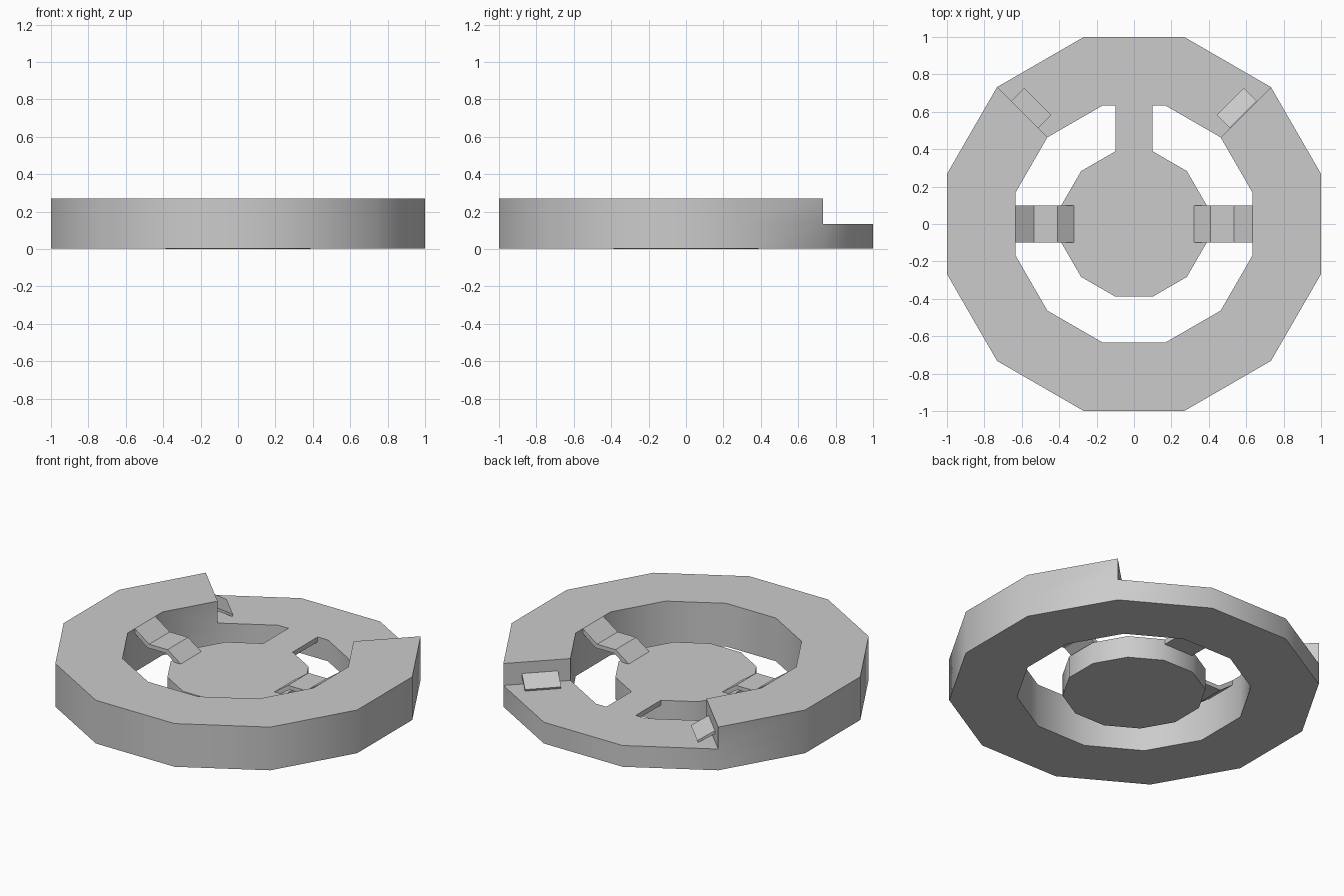
import bpy, bmesh, math
from mathutils import Vector

if "Cube" in bpy.data.objects:
    bpy.data.objects.remove(bpy.data.objects["Cube"])

LOW, HIGH, BASE = 0.135, 0.27, 0.004


def finish(name, bm, smooth=False):
    bmesh.ops.remove_doubles(bm, verts=bm.verts, dist=1e-5)
    bmesh.ops.recalc_face_normals(bm, faces=bm.faces)
    me = bpy.data.meshes.new(name)
    bm.to_mesh(me)
    bm.free()
    ob = bpy.data.objects.new(name, me)
    bpy.context.collection.objects.link(ob)
    if smooth:
        bpy.ops.object.select_all(action='DESELECT')
        ob.select_set(True)
        bpy.context.view_layer.objects.active = ob
        bpy.ops.object.shade_smooth_by_angle(angle=math.radians(40))
    return ob


def pt(r, i, z):
    """Corner i of a 12-sided outline with flat sides on the axes."""
    a = math.radians(15 + 30 * i)
    return Vector((r * math.cos(a), r * math.sin(a), z))


def prism(name, outline, offset, smooth=False):
    """Extrude a closed 3D outline along an offset vector."""
    bm = bmesh.new()
    f = bm.faces.new([bm.verts.new(p) for p in outline])
    ext = bmesh.ops.extrude_face_region(bm, geom=[f], use_keep_orig=True)
    vs = [g for g in ext['geom'] if isinstance(g, bmesh.types.BMVert)]
    bmesh.ops.translate(bm, verts=vs, vec=Vector(offset))
    return finish(name, bm, smooth)


# Outer ring: three tall quarters and one low quarter at the back
RO, RI = 1.0353, 0.655
bm = bmesh.new()


def quad(*pts):
    bm.faces.new([bm.verts.new(p) for p in pts])


for i in range(12):
    j = i + 1
    levels = [BASE, LOW] if 1 <= i <= 3 else [BASE, LOW, HIGH]
    for r in (RO, RI):
        for z0, z1 in zip(levels, levels[1:]):
            quad(pt(r, i, z0), pt(r, j, z0), pt(r, j, z1), pt(r, i, z1))
    for z in (levels[0], levels[-1]):
        quad(pt(RI, i, z), pt(RO, i, z), pt(RO, j, z), pt(RI, j, z))
for i in (1, 4):
    quad(pt(RI, i, LOW), pt(RO, i, LOW), pt(RO, i, HIGH), pt(RI, i, HIGH))
finish("outer_ring", bm, True)

# Central hub
prism("centre_hub", [pt(0.4, i, 0) for i in range(12)], (0, 0, LOW), True)

# Flat bridge from the hub to the low quarter
prism("flat_bridge", [(-0.1, 0.38, LOW), (0.1, 0.38, LOW), (0.1, 0.634, LOW), (-0.1, 0.634, LOW)],
      (0, 0, -0.03))

# Stepped ramps from the hub to the tall ring
top = [(0.633, HIGH), (0.535, 0.2), (0.41, 0.2), (0.32, LOW + 0.001)]
under = [(0.34, 0.12), (0.42, 0.175), (0.545, 0.175), (0.633, 0.24)]
for s, side in ((-1, "left"), (1, "right")):
    prism(side + "_ramp", [(s * x, -0.1, z) for x, z in top + under], (0, 0.2, 0))

# Small ramp plates at the foot of each step in the ring
for s, side in ((-1, "left"), (1, "right")):
    radial = Vector((s, 1, 0)).normalized()
    out = Vector((-s, 1, 0)).normalized() if s > 0 else Vector((1, 1, 0)).normalized()
    start = radial * 0.725
    profile = [(0, LOW + 0.065), (0.1, LOW + 0.012), (0.095, LOW), (0, LOW + 0.045)]
    prism(side + "_step_plate", [start + out * d + Vector((0, 0, z)) for d, z in profile],
          radial * 0.205)
